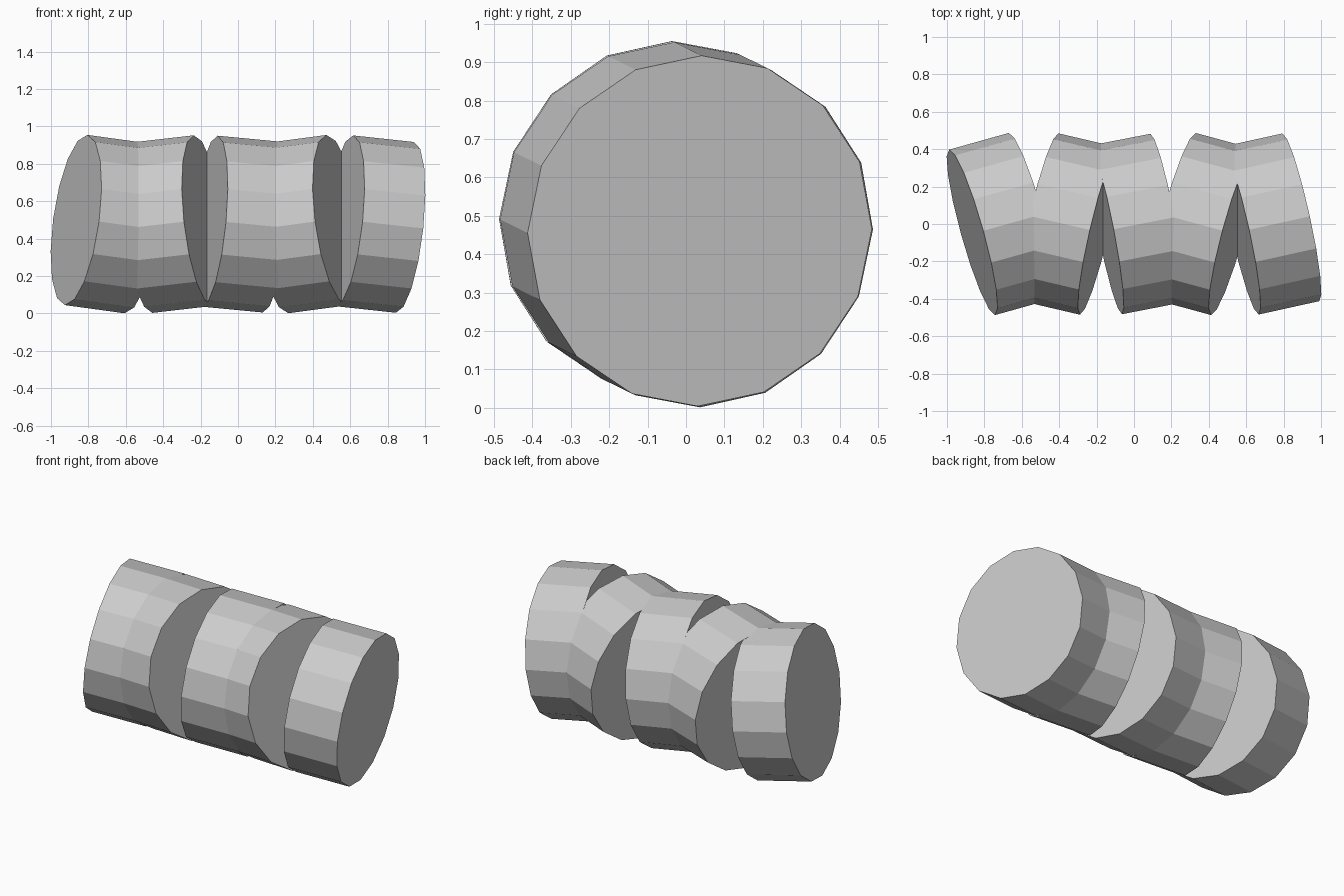
import bpy
import math
from mathutils import Vector, Matrix

cube = bpy.data.objects.get("Cube")
if cube:
    bpy.data.objects.remove(cube, do_unlink=True)

RADIUS, LENGTH, SPACING = 0.459, 0.334, 0.359
MIDDLE = Vector((0.012, 0, 0.478))
LEAN_ANGLES = [17.3, 14.6, 12.2, 16.8, 13.8]   # degrees, one per drum
LEAN_SIDE = Vector((0, 0.9, -0.44)).normalized()

# Single grey finish
grey = bpy.data.materials.new("plain grey")
grey.use_nodes = True
colour = (0.6, 0.6, 0.6, 1)
grey.diffuse_color = colour
grey.node_tree.nodes["Principled BSDF"].inputs["Base Color"].default_value = colour


def add_drum(index, angle):
    """Sixteen-sided drum lying along x, leaning to alternate sides."""
    lean = math.radians(angle) * (-1) ** index
    axis = Vector((math.cos(lean), 0, 0)) + LEAN_SIDE * math.sin(lean)
    turn = Vector((1, 0, 0)).rotation_difference(axis).to_matrix().to_4x4()
    bpy.ops.mesh.primitive_cylinder_add(vertices=16, radius=RADIUS, depth=LENGTH)
    drum = bpy.context.object
    drum.name = f"drum_{index + 1}"
    centre = MIDDLE + Vector(((index - 2) * SPACING, 0, 0))
    drum.matrix_world = (Matrix.Translation(centre) @ turn
                         @ Matrix.Rotation(math.pi / 2, 4, "Y"))
    drum.data.materials.append(grey)


# Row of five overlapping drums
for i, lean_angle in enumerate(LEAN_ANGLES):
    add_drum(i, lean_angle)
